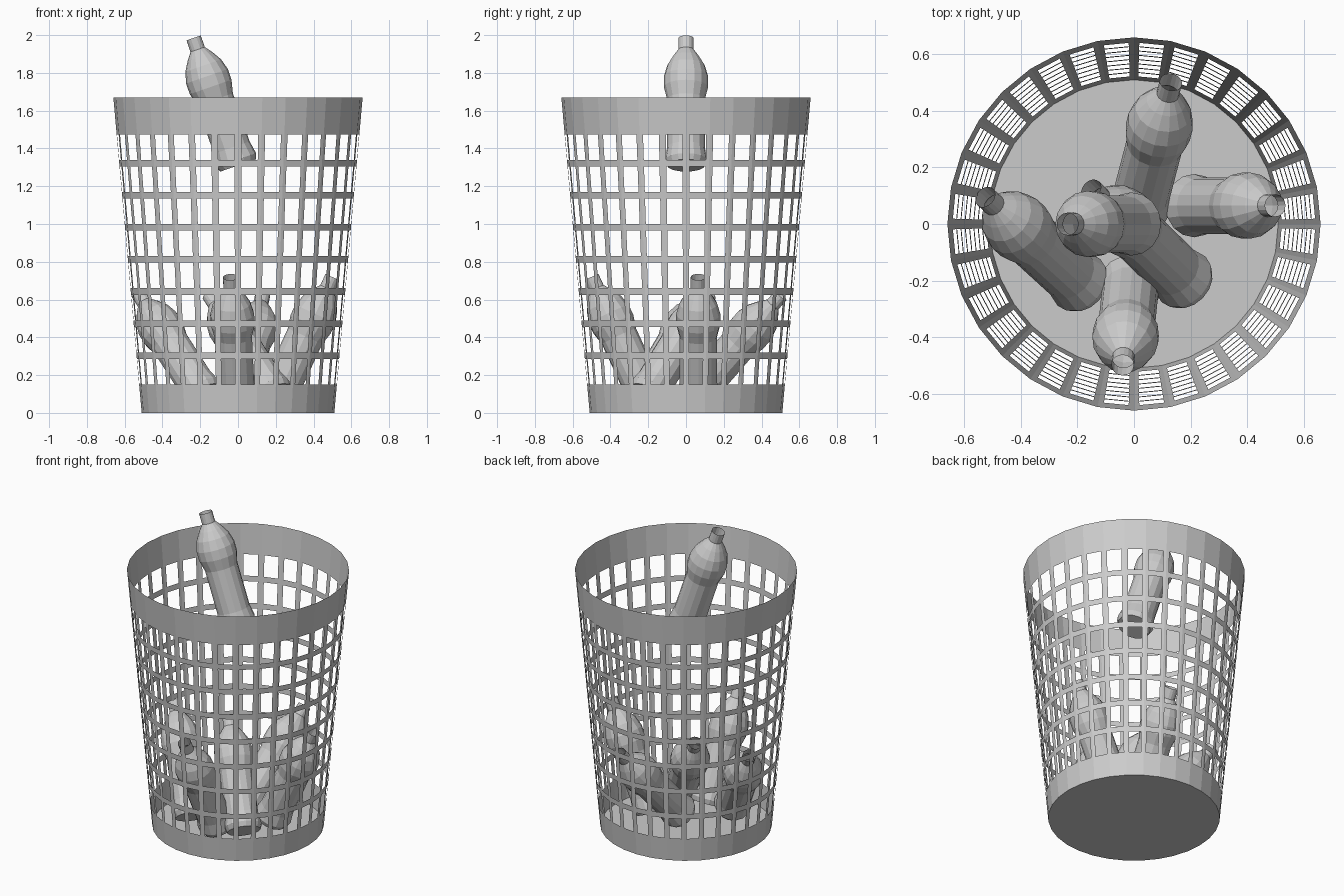
import bpy, bmesh
from math import sin, cos, pi
from mathutils import Vector

if "Cube" in bpy.data.objects:
    bpy.data.objects.remove(bpy.data.objects["Cube"], do_unlink=True)

grey = bpy.data.materials.new("plain_grey")
grey.use_nodes = True
colour = (0.6, 0.6, 0.6, 1)
grey.diffuse_color = colour
grey.node_tree.nodes["Principled BSDF"].inputs["Base Color"].default_value = colour


def finish(bm, name):
    bmesh.ops.recalc_face_normals(bm, faces=bm.faces)
    mesh = bpy.data.meshes.new(name)
    bm.to_mesh(mesh)
    bm.free()
    mesh.materials.append(grey)
    obj = bpy.data.objects.new(name, mesh)
    bpy.context.collection.objects.link(obj)
    return obj


def skin(bm, rings, keep=lambda row, col: True):
    """Join neighbouring closed rings with quads, leaving out unwanted cells."""
    for row, (low, high) in enumerate(zip(rings, rings[1:])):
        n = len(low)
        for col in range(n):
            if keep(row, col):
                nxt = (col + 1) % n
                bm.faces.new((low[col], low[nxt], high[nxt], high[col]))


# Basket: tapered thin wall with a grid of openings, and a flat floor
SIDES, ROWS = 32, 8
HEIGHT, R_LOW, R_HIGH = 1.67, 0.51, 0.66
levels = [0]
for i in range(ROWS):
    levels += [0.15 + 0.17 * i, 0.285 + 0.17 * i]
levels.append(HEIGHT)


def wall_ring(bm, z):
    r = R_LOW + (R_HIGH - R_LOW) * z / HEIGHT
    corners = [Vector((r * cos(2 * pi * k / SIDES), r * sin(2 * pi * k / SIDES), z))
               for k in range(SIDES)]
    return [bm.verts.new(a.lerp(corners[(k + 1) % SIDES], t))
            for k, a in enumerate(corners) for t in (0, 0.15, 0.85)]


bm = bmesh.new()
rings = [wall_ring(bm, z) for z in levels]
skin(bm, rings, lambda row, col: not (row % 2 == 1 and col % 3 == 1))
bm.faces.new(rings[0])
finish(bm, "basket")

# Bottles: one lathed profile (radius, distance along axis), open at the neck
PROFILE = [(0.1, 0), (0.112, 0.03), (0.1, 0.1), (0.1, 0.37), (0.117, 0.44), (0.117, 0.5),
           (0.1, 0.56), (0.07, 0.61), (0.04, 0.65), (0.04, 0.715)]


def bottle(name, base, tip, sides=16):
    base, tip = Vector(base), Vector(tip)
    bm = bmesh.new()
    rings = [[bm.verts.new((r * cos(2 * pi * k / sides), r * sin(2 * pi * k / sides), h))
              for k in range(sides)] for r, h in PROFILE]
    skin(bm, rings)
    bm.faces.new(rings[0])
    obj = finish(bm, name)
    obj.location = base
    obj.rotation_euler = (tip - base).to_track_quat('Z', 'Y').to_euler()


bottle("falling_bottle", (0, 0, 1.31), (-0.235, 0, 1.985))
bottle("left_bottle", (0.2, 0.065, 0.07), (0.5, 0.065, 0.72))
bottle("front_bottle", (-0.01, -0.2, 0.07), (-0.04, -0.5, 0.72))
bottle("back_bottle", (0.01, 0.04, 0.09), (0.13, 0.5, 0.62))
bottle("right_bottle", (-0.18, -0.22, 0.09), (-0.52, 0.09, 0.62))
bottle("middle_bottle", (0.19, -0.21, 0.09), (-0.15, 0.12, 0.62))
